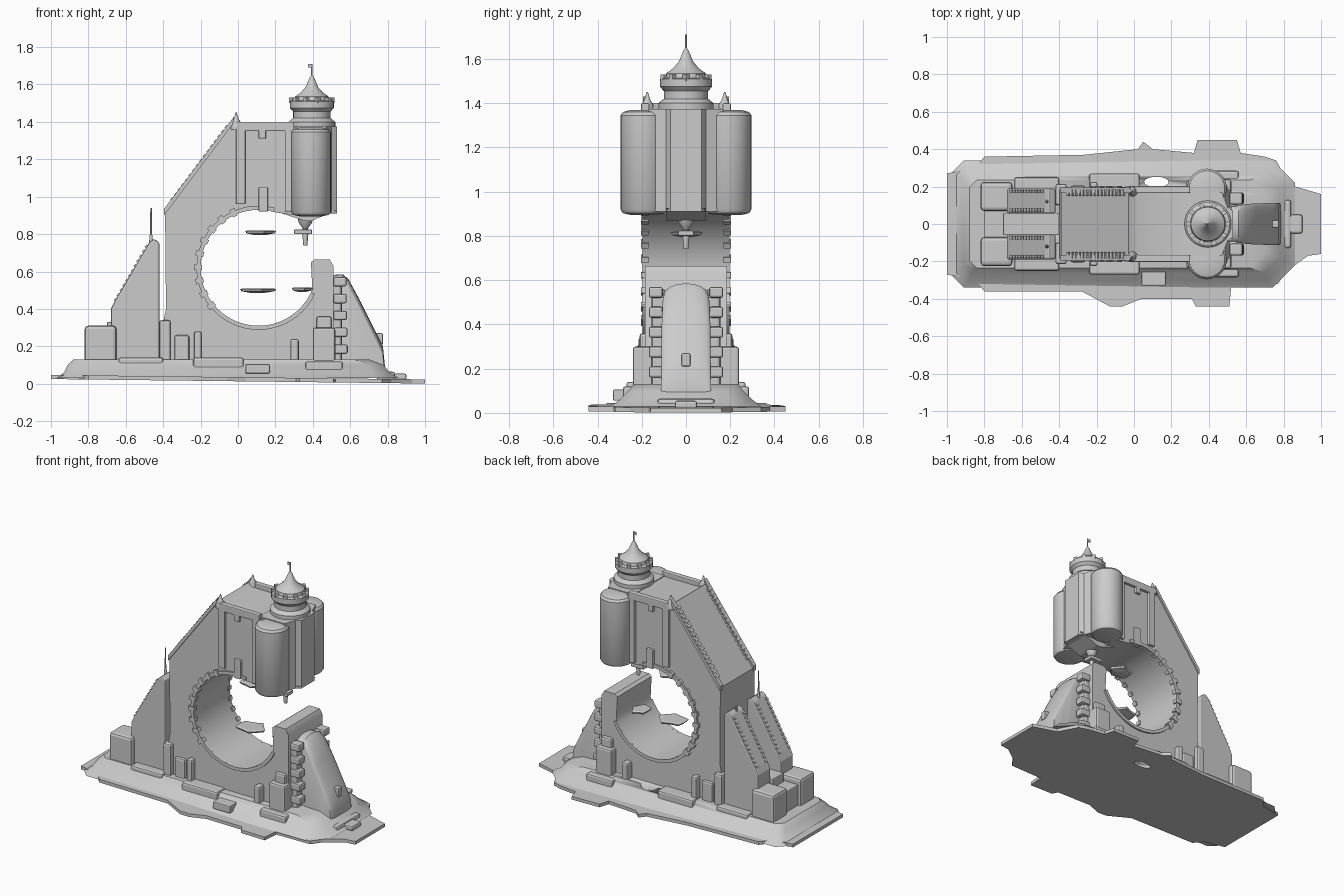
import bpy, bmesh
from math import cos, sin, pi, radians

if "Cube" in bpy.data.objects:
    bpy.data.objects.remove(bpy.data.objects["Cube"])


def loft(name, rings, smooth=False, bevel=0.0):
    """Skin a stack of equal-length point rings and cap both ends."""
    bm = bmesh.new()
    vs = [[bm.verts.new(p) for p in r] for r in rings]
    n = len(rings[0])
    for a, b in zip(vs, vs[1:]):
        for i in range(n):
            bm.faces.new((a[i], a[(i + 1) % n], b[(i + 1) % n], b[i]))
    bm.faces.new(vs[0][::-1])
    bm.faces.new(vs[-1])
    bmesh.ops.recalc_face_normals(bm, faces=bm.faces)
    me = bpy.data.meshes.new(name)
    bm.to_mesh(me)
    bm.free()
    ob = bpy.data.objects.new(name, me)
    bpy.context.collection.objects.link(ob)
    if bevel:
        m = ob.modifiers.new("bevel", 'BEVEL')
        m.width, m.segments, m.limit_method = bevel, 2, 'ANGLE'
    if smooth:
        bpy.ops.object.select_all(action='DESELECT')
        ob.select_set(True)
        bpy.context.view_layer.objects.active = ob
        bpy.ops.object.shade_smooth_by_angle(angle=radians(35))
    return ob


def prism(name, xz, y0, y1, bevel=0.0, smooth=False):
    return loft(name, [[(x, y, z) for x, z in xz] for y in (y0, y1)], smooth, bevel)


def box(name, x0, x1, y0, y1, z0, z1, bevel=0.006):
    return prism(name, [(x0, z0), (x1, z0), (x1, z1), (x0, z1)], y0, y1, bevel)


def lathe(name, cx, cy, prof, n=32):
    return loft(name, [[(cx + r * cos(2 * pi * i / n), cy + r * sin(2 * pi * i / n), z)
                        for i in range(n)] for r, z in prof], smooth=True)


def teeth(name, a, b, count, y0, y1, size):
    """Row of small blocks along a slope from a to b in the xz plane."""
    for i in range(count):
        t = (i + 0.5) / count
        x, z = a[0] + (b[0] - a[0]) * t, a[1] + (b[1] - a[1]) * t
        prism(name, [(x - size, z), (x, z - size), (x + size, z), (x, z + size)], y0, y1)


# Ragged ground plate, slightly tilted underneath
plan = [(-1, .27), (-.85, .30), (-.80, .36), (-.27, .37), (.02, .40), (.05, .44), (.10, .40),
        (.32, .38), (.34, .45), (.55, .45), (.57, .38), (.70, .36), (.76, .34), (.83, .21),
        (1, .16), (1, -.16), (.93, -.17), (.82, -.25), (.77, -.32), (.52, -.33), (.51, -.44),
        (.33, -.44), (.31, -.40), (.04, -.40), (-.06, -.44), (-.13, -.44), (-.28, -.36),
        (-.80, -.36), (-.85, -.30), (-1, -.27)]
plate = loft("ground_plate", [[(x, y, .013 - .012 * x + h) for x, y in plan] for h in (0, .022)])

# Sloping mound under the building


def oct_ring(x0, x1, h, c, z):
    return [(x0, -h + c, z), (x0 + c, -h, z), (x1 - 2 * c, -h, z), (x1, -h + 2 * c, z),
            (x1, h - 2 * c, z), (x1 - 2 * c, h, z), (x0 + c, h, z), (x0, h - c, z)]


mound = loft("mound", [oct_ring(-.97, .86, .34, .06, .03), oct_ring(-.93, .81, .30, .05, .06),
                       oct_ring(-.91, .78, .26, .04, .10), oct_ring(-.88, .70, .235, .04, .13)],
             smooth=True)

# Drain hole through the rear of the base
hole = lathe("hole_cutter", .12, .225, [(.055, -.1), (.055, .3)], 16)
hole.scale = (1.2, .5, 1)
hole.location = (-.024, .1125, 0)
hole.hide_render = True
hole.hide_viewport = True
for ob in (plate, mound):
    m = ob.modifiers.new("hole", 'BOOLEAN')
    m.operation, m.object = 'DIFFERENCE', hole

# Main body: open ring, leaning roof and right post in one profile
CX, CZ, R = .11, .62, .31


def arc(r, a0, a1, n=40):
    return [(CX + r * cos(radians(a0 + (a1 - a0) * i / n)),
             CZ + r * sin(radians(a0 + (a1 - a0) * i / n))) for i in range(n + 1)]


body = [(.39, .65), (.41, .665), (.49, .665), (.51, .63), (.51, .04), (-.40, .04), (-.40, .33),
        (-.385, .40), (-.39, .92), (-.03, 1.40), (.02, 1.37), (.32, 1.37), (.32, .90)]
prism("ring_body", body + arc(R, 72, 338), -.185, .185, smooth=True)

for s in (-1, 1):
    def side(f, name, *a, y0, y1, **k):
        lo, hi = sorted((s * y0, s * y1))
        return f(name, *a, lo, hi, **k)

    # Raised arch rim with short blocks around it
    side(prism, "arch_rim", arc(R, 75, 335) + arc(R + .022, 335, 75), y0=.18, y1=.197)
    for k in range(9):
        a = 112 + k * 13
        side(prism, "arch_block", arc(R - .008, a, a + 5, 2) + arc(R + .035, a + 5, a, 2),
             y0=.17, y1=.203)
    # Roof verges with teeth
    side(prism, "roof_verge", [(-.395, .90), (-.03, 1.385), (-.02, 1.43), (-.395, .935)],
         y0=.165, y1=.195)
    side(teeth, "roof_tooth", (-.36, .97), (-.05, 1.385), 16, y0=.15, y1=.185, size=.013)
    lathe("roof_finial", -.01, s * .175, [(.03, 1.36), (.028, 1.39), (.012, 1.42), (.003, 1.45)], 12)
    # Upper wall trim
    for x0, x1, z0, z1 in [(-.01, .04, .96, 1.40), (.25, .29, .92, 1.39), (.11, .16, .92, 1.05),
                           (.11, .15, 1.31, 1.37), (.02, .30, 1.35, 1.40)]:
        lo, hi = sorted((s * .165, s * .203))
        box("wall_trim", x0, x1, lo, hi, z0, z1)
    # Big round tower drums
    lathe("tower_drum", .39, s * .19, [(.06, .895), (.095, .903), (.106, .92), (.106, 1.345),
                                       (.095, 1.36), (.06, 1.37)])
    # Left twin fins with toothed tops
    fin = [(-.68, .10), (-.68, .40), (-.66, .44), (-.475, .755), (-.45, .775), (-.42, .755), (-.42, .10)]
    side(prism, "left_fin", fin, y0=.055, y1=.19, bevel=.01)
    for e in (.065, .165):
        side(teeth, "fin_tooth", (-.66, .435), (-.48, .745), 12, y0=e, y1=e + .018, size=.012)
    # End blocks
    lo, hi = sorted((s * .07, s * .225))
    box("end_block", -.82, -.65, lo, hi, .08, .31, .018)
    # Piers and steps along the foot of the wall: x0, x1, outer y, z1
    for x0, x1, y, z in [(-.42, -.36, .215, .34), (-.235, -.195, .225, .28), (.28, .325, .235, .24),
                         (-.34, -.26, .205, .26), (-.24, .03, .27, .14), (-.64, -.40, .25, .14),
                         (.40, .52, .24, .30), (.42, .50, .21, .36), (.36, .56, .285, .12)]:
        lo, hi = sorted((s * .10, s * y))
        box("foot_pier", x0, x1, lo, hi, .04, z, .012)
    # Stacked ornaments beside the right buttress
    lo, hi = sorted((s * .09, s * .155))
    box("buttress_jamb", .50, .555, lo, hi, .05, .56, .015)
    for z in (.16, .25, .34, .43, .52):
        lo, hi = sorted((s * .105, s * .168))
        box("jamb_block", .51, .59 - z * .02, lo, hi, z, z + .05, .01)

# Middle of the left buttress, between fins and end blocks
box("fin_infill", -.70, -.40, -.06, .06, .08, .33)
box("end_infill", -.80, -.66, -.08, .08, .08, .27)
lathe("fin_spike", -.465, -.12, [(.012, .73), (.008, .79), (.005, .80), (.004, .94)], 10)
lathe("fin_stub", -.465, .12, [(.012, .74), (.004, .79)], 10)

# Right rounded buttress: arched slices going down the slope


def arch_slice(x, top, w):
    return [(x, -w, .03)] + [(x, -w * cos(pi * i / 12), top - .05 + .05 * sin(pi * i / 12))
                             for i in range(13)] + [(x, w, .03)]


loft("right_buttress", [arch_slice(*p) for p in [(.48, .58, .10), (.56, .585, .10), (.59, .56, .105),
                                                 (.65, .45, .11), (.74, .27, .112), (.775, .20, .112),
                                                 (.785, .10, .112)]], smooth=True)
box("buttress_window", .73, .775, -.02, .02, .21, .27)
box("buttress_foot", .74, .84, -.13, .13, .02, .065, .015)
box("toe_block", .80, .90, -.05, .05, .02, .055, .01)

# Tower core between the drums, with angled face and wedge underside
core = [(.28, -.17), (.47, -.17), (.50, -.09), (.53, -.07), (.53, .07), (.50, .09), (.47, .17), (.28, .17)]
loft("tower_core", [[(x, y, z) for x, y in core] for z in (.91, 1.375)])
prism("tower_underside", [(.19, .925), (.36, .87), (.39, .87), (.525, .925)], -.09, .09)
lathe("pendant", .36, 0, [(.045, .90), (.035, .86), (.014, .83), (.016, .80), (.011, .74)], 14)
box("pendant_bar", .30, .395, -.035, .035, .80, .825)

# Turret with battlements, pointed roof and flag
lathe("turret", .395, 0, [(.125, 1.36), (.125, 1.40), (.10, 1.42), (.10, 1.455), (.118, 1.475),
                          (.118, 1.51), (.095, 1.515), (.09, 1.535), (.062, 1.555), (.034, 1.585),
                          (.013, 1.635), (.004, 1.65), (.004, 1.71)])
for k in range(10):
    a = 2 * pi * k / 10
    lathe("battlement", .395 + .105 * cos(a), .105 * sin(a), [(.016, 1.50), (.016, 1.53)], 4)
box("flag", .375, .395, -.003, .003, 1.69, 1.71, 0)

# Floating slabs inside the ring


def slab(name, cx, cz, rx, ry):
    jag = [1, .8, 1, .7, .95, .85, 1, .75, .9, .8]
    ring = [(rx * j * cos(.2 * pi * i), ry * j * sin(.2 * pi * i)) for i, j in enumerate(jag)]
    loft(name, [[(cx + x * k, y * k, cz + h) for x, y in ring]
                for k, h in ((.4, -.014), (.9, -.006), (1, .006), (.8, .01))])


slab("upper_slab", .115, .81, .09, .08)
slab("lower_slab", .10, .50, .105, .09)
slab("wall_slab", .34, .505, .06, .08)

# Front landing
box("front_landing", .04, .17, -.33, -.22, .055, .105)
box("landing_niche", .07, .14, -.245, -.18, .06, .12)
